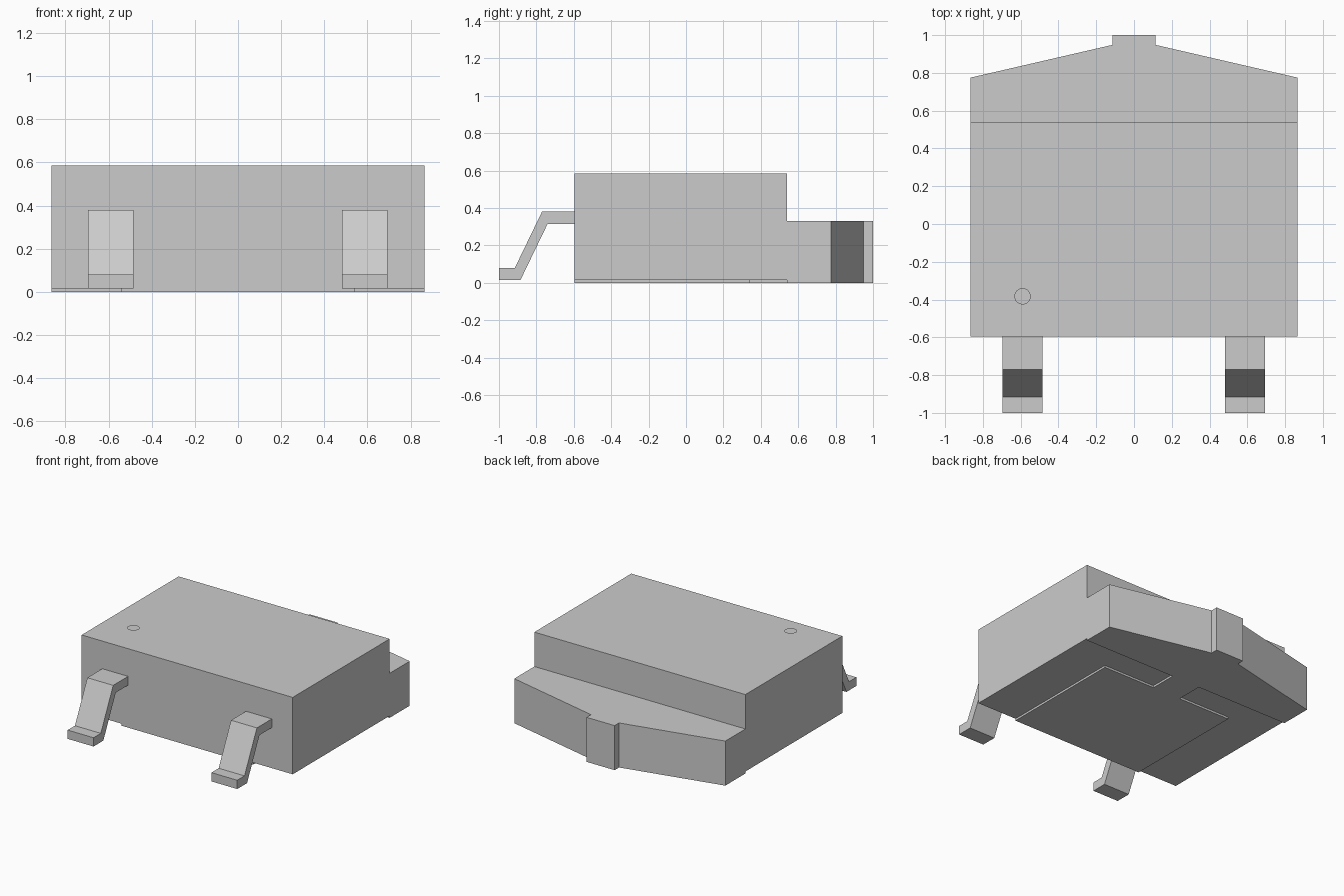
import bpy
import bmesh
from mathutils import Vector

cube = bpy.data.objects.get("Cube")
if cube:
    bpy.data.objects.remove(cube, do_unlink=True)

# Single plain grey
grey = bpy.data.materials.new("light grey")
grey.use_nodes = True
colour = (0.6, 0.6, 0.6, 1)
grey.diffuse_color = colour
grey.node_tree.nodes["Principled BSDF"].inputs["Base Color"].default_value = colour


def prism(name, outline, sweep):
    """Sweep a flat outline along a vector; a zero sweep leaves a flat sheet."""
    bm = bmesh.new()
    face = bm.faces.new([bm.verts.new(p) for p in outline])
    sweep = Vector(sweep)
    if sweep.length:
        out = bmesh.ops.extrude_face_region(bm, geom=[face], use_keep_orig=True)
        moved = [v for v in out["geom"] if isinstance(v, bmesh.types.BMVert)]
        bmesh.ops.translate(bm, verts=moved, vec=sweep)
        bmesh.ops.recalc_face_normals(bm, faces=bm.faces)
    mesh = bpy.data.meshes.new(name)
    bm.to_mesh(mesh)
    bm.free()
    mesh.materials.append(grey)
    obj = bpy.data.objects.new(name, mesh)
    bpy.context.collection.objects.link(obj)
    return obj


def mirrored(half, z):
    """Complete a right-hand half outline across x = 0, lying at height z."""
    return [(x, y, z) for x, y in half] + [(-x, y, z) for x, y in reversed(half)]


half_width, front, back, lift = 0.865, -0.595, 0.54, 0.015

# Main block, raised slightly off the ground
prism("body", mirrored([(half_width, front), (half_width, back)], lift), (0, 0, 0.57))

# Rear tab with sloped shoulders and a small square end
tab = [(half_width, back), (half_width, 0.775), (0.115, 0.948), (0.115, 1.0)]
prism("rear_tab", mirrored(tab, 0), (0, 0, 0.33))

# T-shaped contact pad under the body, joined to the tab by a neck
pad = [(0.54, front), (0.54, 0.34), (0.115, 0.34), (0.115, back)]
prism("bottom_pad", mirrored(pad, 0), (0, 0, lift))

# Two bent front leads
lead = [(front, 0.38), (-0.77, 0.38), (-0.915, 0.08), (-1, 0.08),
        (-1, lift), (-0.885, lift), (-0.74, 0.315), (front, 0.315)]
lead_width = 0.212
for side, centre in (("left", 0.588), ("right", -0.59)):
    start = centre - lead_width / 2
    prism(side + "_lead", [(start, y, z) for y, z in lead], (lead_width, 0, 0))

# Flat round marker hovering above one corner
bpy.ops.mesh.primitive_circle_add(vertices=32, radius=0.043, fill_type='NGON',
                                  location=(-0.59, -0.383, 0.63))
marker = bpy.context.object
marker.name = "corner_marker"
marker.data.materials.append(grey)
